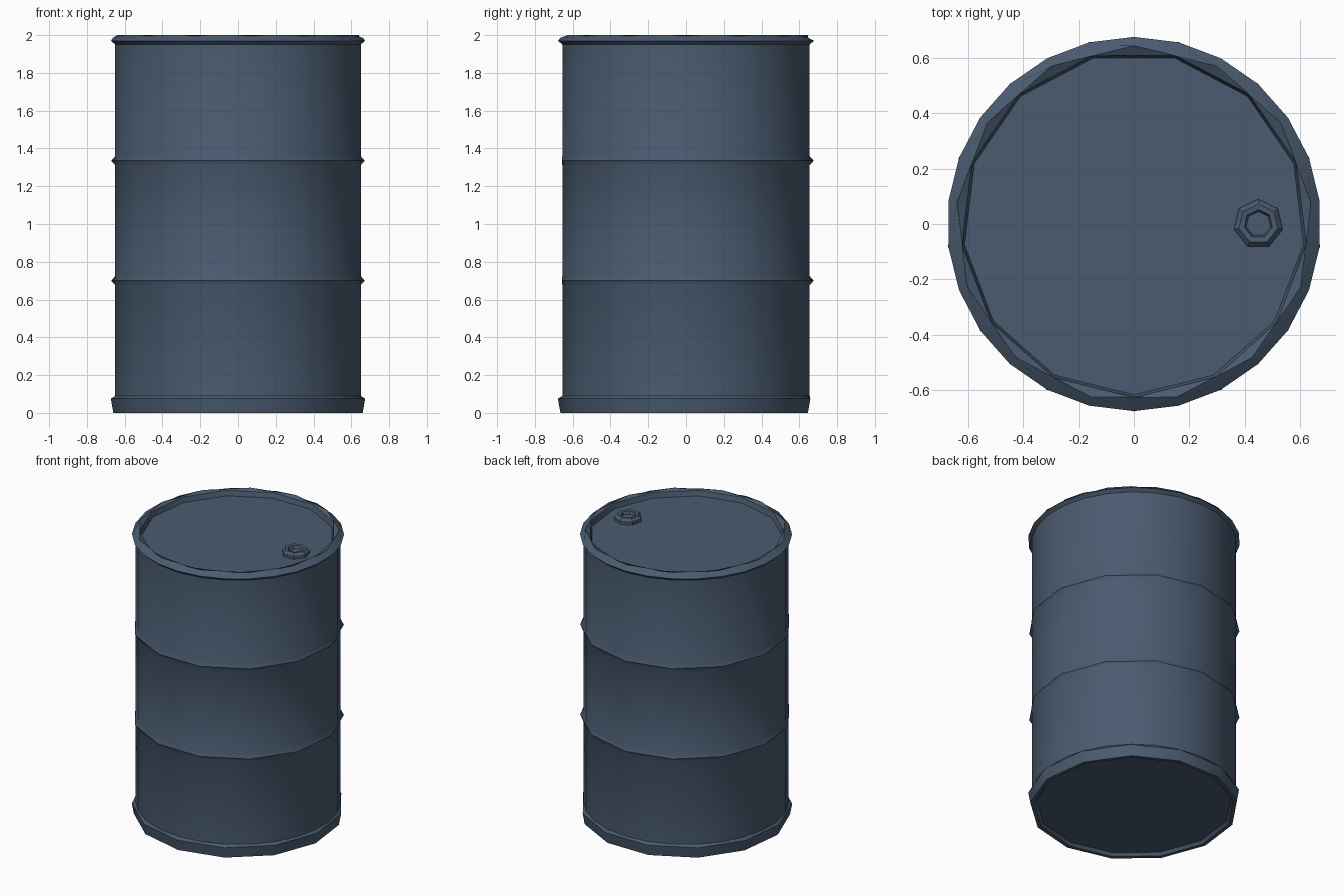
import bpy, bmesh
from math import sin, cos, pi

cube = bpy.data.objects.get("Cube")
if cube:
    bpy.data.objects.remove(cube)

paint = bpy.data.materials.new("slate_blue_paint")
paint.use_nodes = True
COLOUR = (0.068, 0.104, 0.16, 1)
paint.diffuse_color = COLOUR
paint.node_tree.nodes["Principled BSDF"].inputs["Base Color"].default_value = COLOUR


def lathe(name, rings, sides, centre=(0, 0)):
    """Closed turned solid. Each ring is (radius, z, corners): corners 0 is round,
    1 / -1 keeps only the even / odd vertices as corners of a half-count polygon."""
    bm = bmesh.new()
    rows = []
    for radius, z, corners in rings:
        row = []
        for i in range(sides):
            a = 2 * pi * i / sides
            flat = corners and (i % 2 == 0) != (corners > 0)
            r = radius * cos(2 * pi / sides) if flat else radius
            row.append(bm.verts.new((centre[0] + r * sin(a), centre[1] + r * cos(a), z)))
        rows.append(row)
    for low, high in zip(rows, rows[1:]):
        for i in range(sides):
            j = (i + 1) % sides
            bm.faces.new((low[i], low[j], high[j], high[i]))
    bm.faces.new(rows[0])
    bm.faces.new(rows[-1])
    bmesh.ops.recalc_face_normals(bm, faces=bm.faces)
    mesh = bpy.data.meshes.new(name)
    bm.to_mesh(mesh)
    bm.free()
    mesh.materials.append(paint)
    obj = bpy.data.objects.new(name, mesh)
    bpy.context.collection.objects.link(obj)
    bpy.ops.object.select_all(action='DESELECT')
    obj.select_set(True)
    bpy.context.view_layer.objects.active = obj
    bpy.ops.object.shade_smooth_by_angle(angle=pi / 6)
    return obj


R = 0.655
SIDES = 26

# Drum: recessed base, foot band, two ribs, top rim and sunken lid
foot = [(0.625, 0.02, -1), (0.64, 0, -1), (0.665, 0, -1), (0.678, 0.075, -1), (R, 0.09, 0)]
ribs = []
for z in (0.7, 1.335):
    ribs += [(R, z - 0.024, 0), (0.676, z, 1), (R, z + 0.024, 0)]
rim = [(R, 1.95, 0), (0.677, 1.97, 0), (0.667, 1.985, -1),
       (0.645, 2.0, 1), (0.628, 1.99, -1), (0.618, 1.955, -1)]
lathe("drum_body", foot + ribs + rim, SIDES)

# Filler cap with a hollow centre on the lid
lathe("filler_cap", [(0.09, 1.95, 0), (0.09, 1.975, 0), (0.072, 1.993, 0),
                     (0.052, 1.99, 0), (0.045, 1.97, 0)], 7, (0.45, 0))
